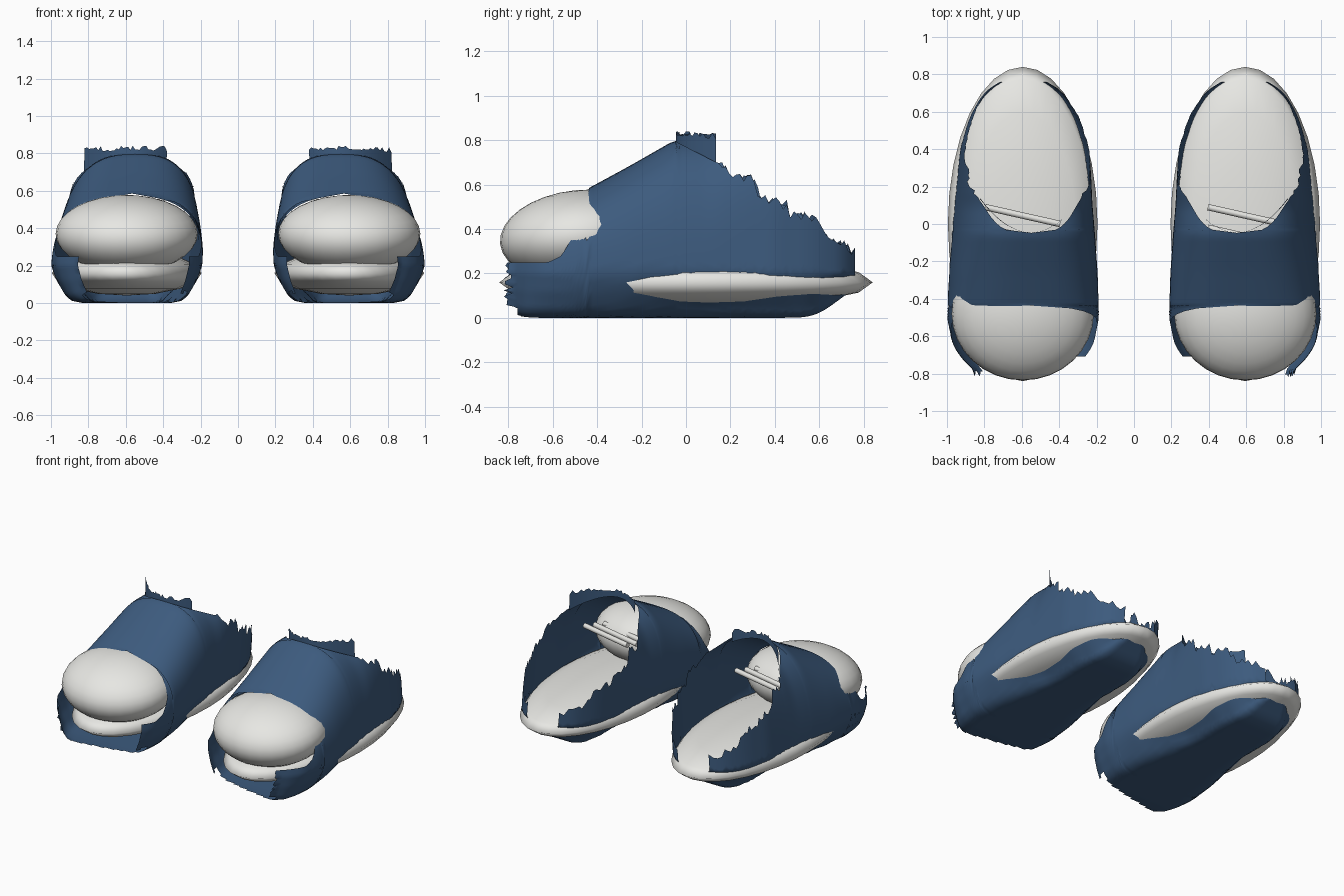
import bpy, bmesh, math, random
from mathutils import Vector

if "Cube" in bpy.data.objects:
    bpy.data.objects.remove(bpy.data.objects["Cube"])

random.seed(4)
CX = 0.595  # distance of each shoe from the middle


def material(name, rgb):
    m = bpy.data.materials.new(name)
    m.diffuse_color = (*rgb, 1)
    m.use_nodes = True
    m.node_tree.nodes["Principled BSDF"].inputs["Base Color"].default_value = m.diffuse_color
    return m


BLUE = material("denim blue", (0.046, 0.104, 0.208))
WHITE = material("off white", (0.8, 0.8, 0.77))


def finish(ob, name, mat, angle=50):
    ob.name = name
    ob.data.materials.append(mat)
    bpy.ops.object.select_all(action='DESELECT')
    ob.select_set(True)
    bpy.context.view_layer.objects.active = ob
    bpy.ops.object.shade_smooth_by_angle(angle=math.radians(angle))


def mesh_object(bm, name, mat):
    bmesh.ops.recalc_face_normals(bm, faces=bm.faces)
    me = bpy.data.meshes.new(name)
    bm.to_mesh(me)
    bm.free()
    ob = bpy.data.objects.new(name, me)
    bpy.context.collection.objects.link(ob)
    finish(ob, name, mat)


def ellipsoid(name, loc, radii, segs, rings, tilt=0):
    bpy.ops.mesh.primitive_uv_sphere_add(segments=segs, ring_count=rings, location=loc)
    ob = bpy.context.object
    ob.scale = radii
    bpy.ops.object.transform_apply(location=False, rotation=False, scale=True)
    ob.rotation_euler.x = math.radians(tilt)
    finish(ob, name, WHITE, 180)


def linear(table, y):
    for (a, *p), (b, *q) in zip(table, table[1:]):
        if y <= b:
            t = max(0, (y - a) / (b - a))
            return [u + (v - u) * t for u, v in zip(p, q)]
    return list(table[-1][1:])


def smooth(table, y):
    # average of nearby samples rounds off the corners of the table
    rows = [linear(table, y + k * 0.015) for k in (-2, -1, 0, 1, 2)]
    return [sum(c) / 5 for c in zip(*rows)]


# y, half width of bottom, bottom height, half width of wall, instep height, arch power
STATIONS = [(-0.79, .20, .02, .25, .40, 2.7), (-0.74, .27, .005, .31, .43, 2.7),
            (-0.65, .31, 0, .375, .47, 2.7), (-0.5, .33, 0, .405, .55, 2.7),
            (-0.26, .30, 0, .395, .68, 2.7), (-0.05, .25, 0, .378, .80, 2.7),
            (0.1, .215, 0, .364, .80, 2.8), (0.4, .215, 0, .335, .80, 5),
            (0.54, .19, .003, .295, .80, 6), (0.61, .165, .025, .265, .80, 6),
            (0.7, .11, .09, .21, .80, 6), (0.74, .07, .12, .16, .80, 6),
            (0.79, .03, .14, .07, .80, 6)]
# y, height of the torn opening
RIM = [(-0.04, .79), (0.135, .70), (0.17, .69), (0.19, .62), (0.3, .62), (0.34, .53),
       (0.45, .51), (0.47, .46), (0.58, .44), (0.63, .35), (0.76, .30)]
# y, height of the wall edge tucked behind the toe cap
TOE_RIM = [(-0.8, .25), (-0.62, .25), (-0.56, .28), (-0.5, .38), (-0.44, .58), (-0.4, .9)]


def half_profile(y, rim, n=30):
    """Half cross-section from bottom centre up to the rim, evenly resampled."""
    wb, zb, w, zt, p = smooth(STATIONS, y)
    pts = [(0, zb), (.72 * wb, zb), (.9 * wb, zb + .012), (wb, zb + .04)]
    zm = (zb + .04 + .2) / 2
    pts += [(wb + .62 * (w - wb), zm), (w, max(.2, zb + .06))]
    z0 = pts[-1][1]
    for i in range(1, 25):
        t = math.pi / 2 * i / 24
        pts.append((w * max(0, math.cos(t)) ** (2 / p),
                    z0 + (zt - z0) * math.sin(t) ** (2 / p)))
    cut = [pts[0]]
    for a, b in zip(pts, pts[1:]):
        if b[1] > rim:
            t = (rim - a[1]) / (b[1] - a[1])
            cut.append((a[0] + (b[0] - a[0]) * t, rim))
            break
        cut.append(b)
    d = [0]
    for a, b in zip(cut, cut[1:]):
        d.append(d[-1] + math.dist(a, b))
    table = [(s, *q) for s, q in zip(d, cut)]
    return [linear(table, d[-1] * i / n) for i in range(n + 1)]


def rim_height(y):
    if y < -0.04:
        return linear(TOE_RIM, y)[0]
    jag = random.uniform(-.025, .03) if y > 0.15 else 0
    return linear(RIM, y)[0] + jag


def upper(side, name):
    bm = bmesh.new()
    ys = [-0.79 + 1.55 * i / 96 for i in range(97)]
    for half in (1, -1):           # outer wall, then inner wall
        rows = []
        for k, y in enumerate(ys):
            row = []
            for d, z in half_profile(y, rim_height(y)):
                yy = y + (random.uniform(-.03, .01) if k == 0 else 0)
                off = half * d - .045 * max(0, z - .2) / .6
                row.append(bm.verts.new((side * (CX + off), yy, z)))
            rows.append(row)
        for r, q in zip(rows, rows[1:]):
            wall_tear = -0.71 + random.uniform(-.03, .03)
            for i in range(len(r) - 1):
                y, z = r[i].co.y, r[i].co.z
                off = side * r[i].co.x - CX
                # the toe end is torn back further towards the inner side
                tear = -0.79 + .25 * (.3 - off) if z < .05 else -1
                if half < 0 and z >= .05:
                    tear = wall_tear
                if y < tear:
                    continue
                bm.faces.new((r[i], r[i + 1], q[i + 1], q[i]))
    bmesh.ops.remove_doubles(bm, verts=bm.verts, dist=0.0004)
    bmesh.ops.delete(bm, geom=[v for v in bm.verts if not v.link_faces], context='VERTS')
    mesh_object(bm, name, BLUE)


def cuff(side, name):
    # ragged upright band along the front of the opening
    bm = bmesh.new()
    prev = None
    for i in range(37):
        d = -.17 + .44 * i / 36
        u = (d / .27) ** 2
        y = -.045 + .18 * u
        top = .828 - .01 * u + random.uniform(-.014, .014)
        x = side * (.55 + d)
        pair = (bm.verts.new((x * 1.005, y, .785 - .09 * u)), bm.verts.new((x, y, top)))
        if prev:
            bm.faces.new((prev[0], pair[0], pair[1], prev[1]))
        prev = pair
    mesh_object(bm, name, BLUE)


def rod(name, a, b, r):
    a, b = Vector(a), Vector(b)
    bpy.ops.mesh.primitive_cylinder_add(vertices=12, radius=r, depth=(b - a).length,
                                        location=(a + b) / 2)
    ob = bpy.context.object
    ob.rotation_euler = (b - a).to_track_quat('Z', 'Y').to_euler()
    finish(ob, name, WHITE)


for side, label in ((-1, "left"), (1, "right")):
    x = side * CX
    upper(side, label + "_upper")
    cuff(side, label + "_cuff")
    ellipsoid(label + "_sole", (x, 0, .16), (.4, .84, .12), 32, 8)
    ellipsoid(label + "_toe_cap", (x, -.48, .37), (.38, .358, .205), 32, 16, 6)
    # lace bars inside the instep
    for k in range(4):
        y, z = .045 - .11 * k, .54 - .035 * k
        rod(f"{label}_lace_{k + 1}", (x - .2, y + .045, z), (x + .2, y - .045, z), .017)
